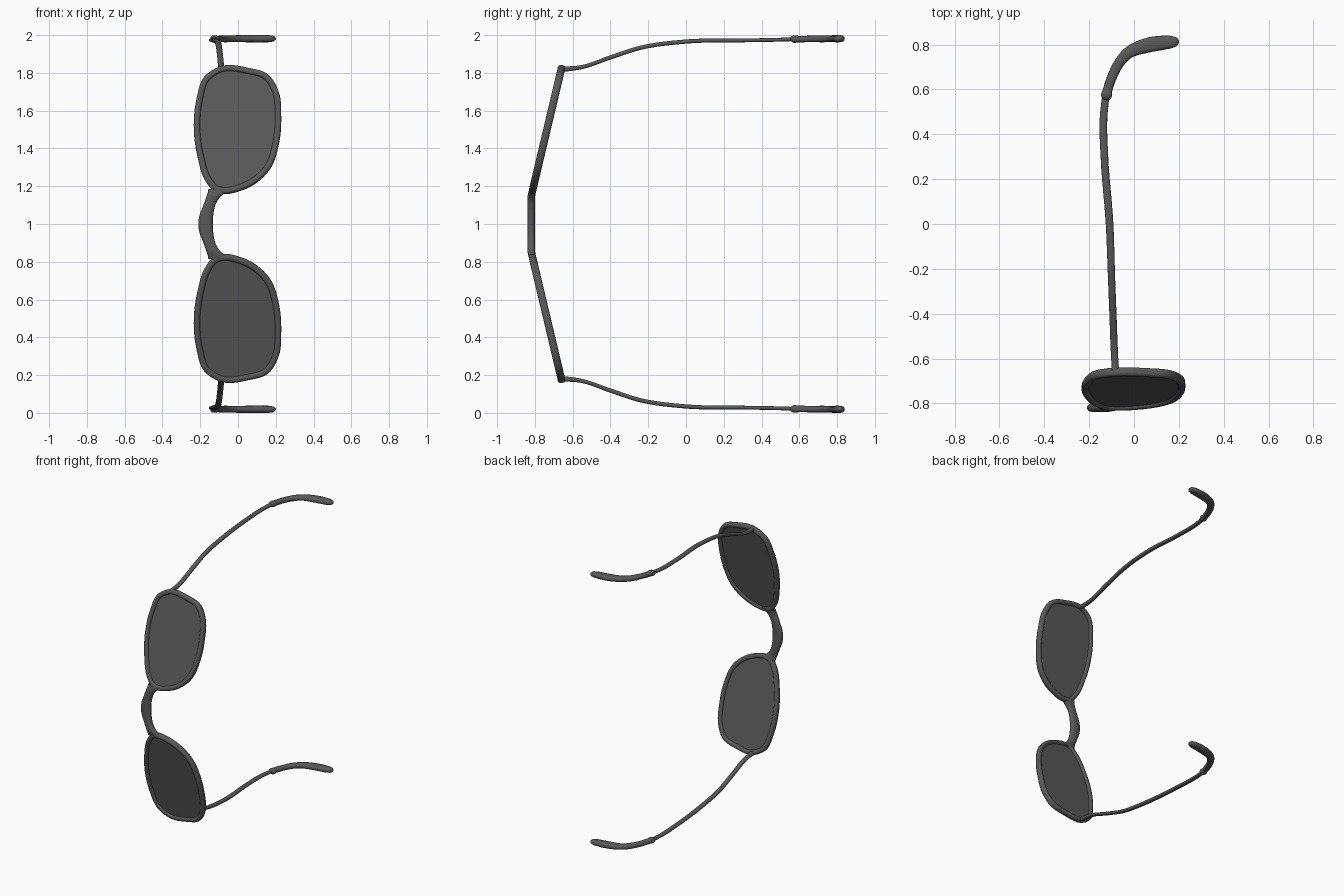
import bpy, bmesh, math
from mathutils import Vector

if "Cube" in bpy.data.objects:
    bpy.data.objects.remove(bpy.data.objects["Cube"])

MID = Vector((0, 0, 1))  # mirror plane height; all parts are local to it

# Dark plastic
dark = bpy.data.materials.new("dark_plastic")
dark.diffuse_color = (0.1, 0.1, 0.1, 1)
dark.use_nodes = True
dark.node_tree.nodes["Principled BSDF"].inputs["Base Color"].default_value = dark.diffuse_color


def spline(rows, closed=False, steps=6):
    """Smooth curve through rows of any width, weighted by point spacing."""
    n, out = len(rows), []
    R = [Vector(r) for r in rows]
    H = [max(math.dist(rows[i][:3], rows[(i + 1) % n][:3]), 1e-6) for i in range(n)]
    S = [(R[(i + 1) % n] - R[i]) / H[i] for i in range(n)]
    M = [(S[i - 1] * H[i] + S[i] * H[i - 1]) / (H[i - 1] + H[i]) for i in range(n)]
    if not closed:
        M[0], M[-1] = S[0], S[-2]
    for i in range(n if closed else n - 1):
        j = (i + 1) % n
        for s in range(steps):
            t = s / steps
            out.append(list(R[i] * (2 * t**3 - 3 * t**2 + 1) + R[j] * (3 * t**2 - 2 * t**3)
                            + M[i] * H[i] * (t**3 - 2 * t**2 + t) + M[j] * H[i] * (t**3 - t**2)))
    if not closed:
        out.append(list(rows[-1]))
    return out


def finish(name, bm, mirror=True):
    bmesh.ops.recalc_face_normals(bm, faces=bm.faces)
    me = bpy.data.meshes.new(name)
    bm.to_mesh(me)
    bm.free()
    for p in me.polygons:
        p.use_smooth = True
    me.set_sharp_from_angle(angle=math.radians(40))
    me.materials.append(dark)
    ob = bpy.data.objects.new(name, me)
    ob.location = MID
    bpy.context.collection.objects.link(ob)
    if mirror:
        m = ob.modifiers.new("mirror", 'MIRROR')
        m.use_axis = (False, False, True)
        m.use_mirror_merge = False
    return ob


def sweep(name, rows, up, closed=False, mirror=True, along=None, sides=16, power=0.8):
    """Rows are x, y, z, half width, half depth; depth lies along up."""
    bm = bmesh.new()
    n, rings = len(rows), []
    P = [Vector(r[:3]) for r in rows]
    for i, r in enumerate(rows):
        a, b = (P[i - 1], P[(i + 1) % n]) if closed else (P[max(i - 1, 0)], P[min(i + 1, n - 1)])
        t = along or (b - a).normalized()
        side = t.cross(up).normalized()
        dep = side.cross(t)
        ring = []
        for k in range(sides):
            w = 2 * math.pi * k / sides
            c, s = math.cos(w), math.sin(w)
            ring.append(bm.verts.new(P[i] + side * r[3] * math.copysign(abs(c) ** power, c)
                                     + dep * r[4] * math.copysign(abs(s) ** power, s)))
        rings.append(ring)
    for i in range(n if closed else n - 1):
        A, B = rings[i], rings[(i + 1) % n]
        for k in range(sides):
            j = (k + 1) % sides
            bm.faces.new((A[k], A[j], B[j], B[k]))
    if not closed:
        bm.faces.new(rings[0])
        bm.faces.new(rings[-1])
    return finish(name, bm, mirror)


# Lens planes sweep back from the bridge
SLOPE = 0.16 / 0.675
NORMAL = Vector((0, -1, SLOPE)).normalized()


def front_y(z):
    return -0.819 + max(z - 0.15, 0) * SLOPE


# Rims
outline = [(-.085, .819), (-.167, .767), (-.203, .66), (-.217, .5), (-.197, .355),
           (-.16, .24), (-.118, .188), (-.06, .176), (-.01, .186), (.08, .226), (.158, .303),
           (.2, .425), (.212, .57), (.198, .70), (.15, .777), (.05, .81)]
loop = spline(outline, closed=True)
sweep("rims", [(x, front_y(z), z, .017, .02) for x, z in loop], NORMAL, closed=True)

# Lenses
bm = bmesh.new()
lens = [Vector((x, front_y(z), z)) for x, z in loop]
front = [bm.verts.new(p + NORMAL * .007) for p in lens]
back = [bm.verts.new(p - NORMAL * .007) for p in lens]
bm.faces.new(front)
bm.faces.new(back)
for i in range(len(lens)):
    bm.faces.new((front[i - 1], front[i], back[i], back[i - 1]))
finish("lenses", bm)

# Nose bridge: z, upper edge x, lower edge x, flaring into the rims
half = [(.186, -.157, -.035), (.168, -.160, -.062), (.145, -.167, -.092), (.12, -.176, -.111),
        (.09, -.187, -.123), (.045, -.204, -.131)]
arch = half + [(0, -.21, -.133)] + [(-z, a, b) for z, a, b in reversed(half)]
sweep("nose_bridge", spline([((a + b) / 2, front_y(abs(z)), z, (b - a) / 2, .02) for z, a, b in arch]),
      Vector((0, -1, 0)), mirror=False, along=Vector((0, 0, 1)))

# Temple arms
arm = [(-.083, -.665, .820, .017, .016), (-.085, -.62, .822, .016, .013),
       (-.088, -.56, .829, .016, .011), (-.094, -.40, .882, .016, .011),
       (-.1, -.245, .932, .016, .011), (-.109, 0, .966, .017, .011),
       (-.132, .3, .972, .017, .010), (-.136, .47, .975, .017, .010),
       (-.124, .59, .979, .016, .010)]
sweep("temple_arms", spline(arm), Vector((0, 0, 1)))

# Ear tips with rounded ends
tip = [(-.128, .555, .979, .014, .010), (-.126, .562, .979, .020, .016),
       (-.117, .60, .979, .021, .017), (-.092, .67, .98, .022, .017),
       (-.065, .72, .98, .023, .018), (-.027, .762, .981, .026, .018),
       (.06, .797, .981, .033, .019),
       (.135, .809, .981, .031, .019), (.175, .812, .981, .025, .017),
       (.194, .813, .981, .015, .011), (.201, .813, .981, .004, .003)]
sweep("ear_tips", spline(tip), Vector((0, 0, 1)))
